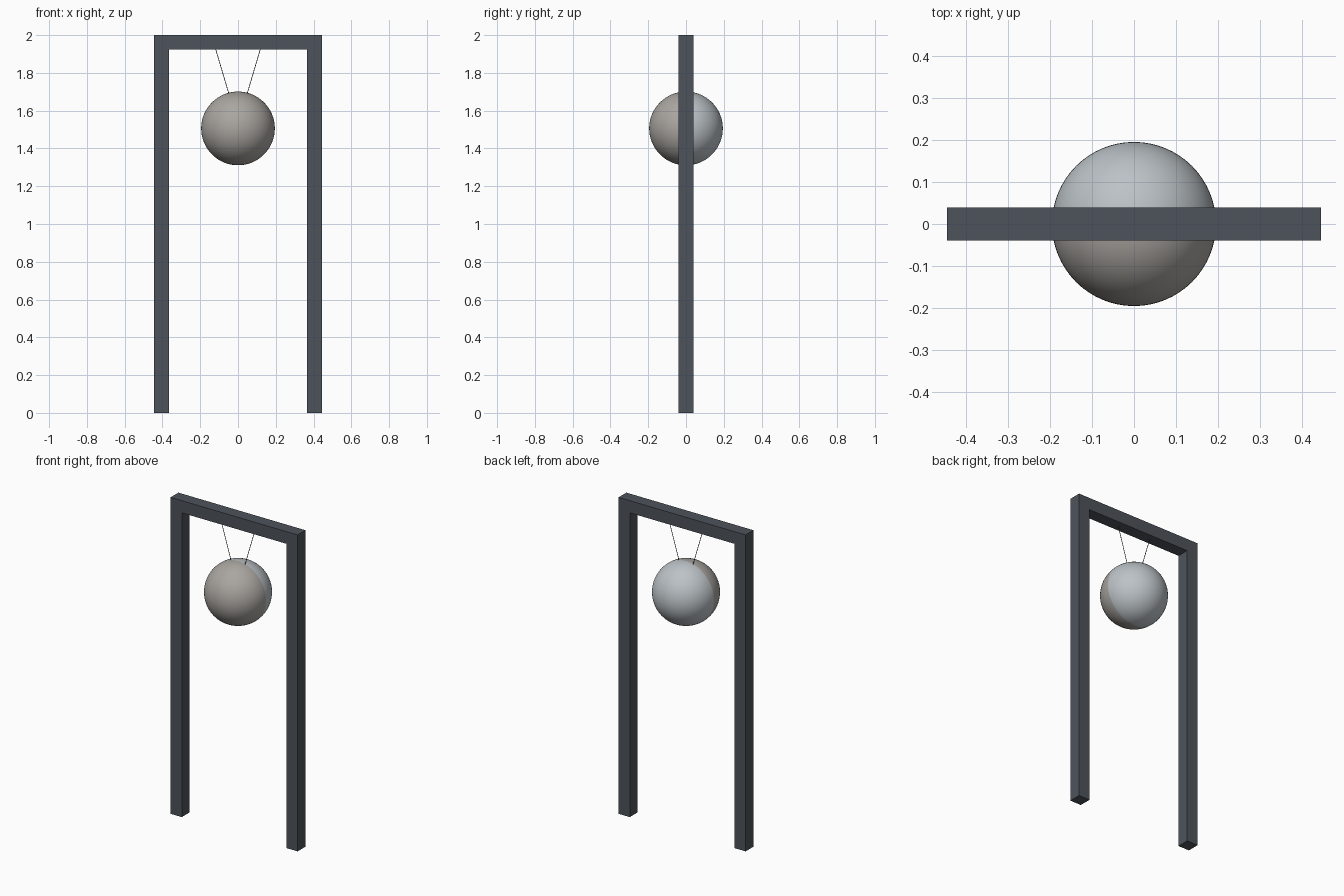
import bpy, bmesh
from mathutils import Vector

if "Cube" in bpy.data.objects:
    bpy.data.objects.remove(bpy.data.objects["Cube"])

OUT_X, IN_X = 0.444, 0.366      # frame half widths
TOP, UNDER = 2.0, 1.923         # beam top and underside
HALF_Y = 0.039
BALL_Z, BALL_R = 1.506, 0.195


def material(name, r, g, b):
    mat = bpy.data.materials.new(name)
    mat.diffuse_color = (r, g, b, 1)
    mat.use_nodes = True
    mat.node_tree.nodes["Principled BSDF"].inputs["Base Color"].default_value = mat.diffuse_color
    return mat


dark_steel = material("dark_steel", 0.075, 0.088, 0.105)
warm_grey = material("warm_grey", 0.40, 0.38, 0.355)
cool_grey = material("cool_grey", 0.50, 0.54, 0.57)
wire_grey = material("wire_grey", 0.08, 0.08, 0.08)


def make_frame():
    # Arch profile: half of it, mirrored, then extruded in y
    half = [(OUT_X, TOP), (OUT_X, 0), (IN_X, 0), (IN_X, UNDER)]
    profile = half + [(-x, z) for x, z in reversed(half)]
    bm = bmesh.new()
    face = bm.faces.new([bm.verts.new((x, -HALF_Y, z)) for x, z in profile])
    ext = bmesh.ops.extrude_face_region(bm, geom=[face])
    moved = [v for v in ext["geom"] if isinstance(v, bmesh.types.BMVert)]
    bmesh.ops.translate(bm, verts=moved, vec=(0, 2 * HALF_Y, 0))
    bmesh.ops.recalc_face_normals(bm, faces=bm.faces)
    mesh = bpy.data.meshes.new("frame")
    bm.to_mesh(mesh)
    bm.free()
    mesh.materials.append(dark_steel)
    bpy.context.collection.objects.link(bpy.data.objects.new("frame", mesh))


def make_wire(name, start, end, radius=0.0018):
    start, end = Vector(start), Vector(end)
    axis = end - start
    bpy.ops.mesh.primitive_cylinder_add(
        vertices=12, radius=radius, depth=axis.length, location=(start + end) / 2)
    wire = bpy.context.object
    wire.name = name
    wire.rotation_euler = axis.to_track_quat("Z", "Y").to_euler()
    wire.data.materials.append(wire_grey)
    bpy.ops.object.shade_smooth_by_angle()


# Two posts and top beam in one piece
make_frame()

# Hanging ball: warm grey front half, cool grey back half
bpy.ops.mesh.primitive_uv_sphere_add(
    segments=64, ring_count=32, radius=BALL_R, location=(0, 0, BALL_Z))
ball = bpy.context.object
ball.name = "hanging_ball"
bpy.ops.object.shade_smooth()
ball.data.materials.append(warm_grey)
ball.data.materials.append(cool_grey)
for poly in ball.data.polygons:
    poly.material_index = 1 if poly.center.y > 0 else 0

# Suspension wires, sunk slightly into beam and ball
for side, name in ((-1, "left_wire"), (1, "right_wire")):
    make_wire(name, (side * 0.119, 0, UNDER + 0.005), (side * 0.047, 0, 1.685))
